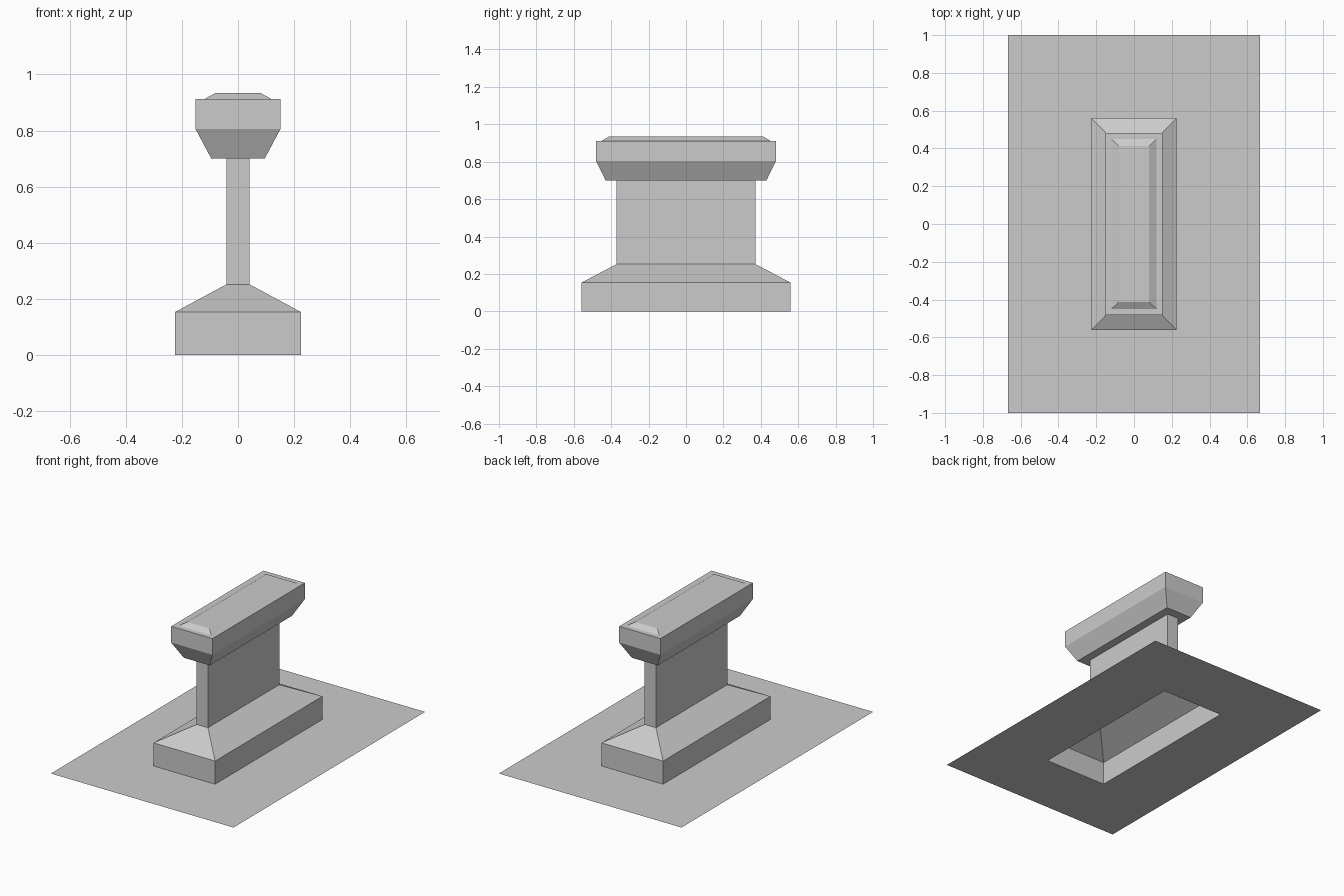
import bpy
import bmesh

cube = bpy.data.objects.get("Cube")
if cube:
    bpy.data.objects.remove(cube, do_unlink=True)

GREY = (0.6, 0.6, 0.6, 1.0)
grey = bpy.data.materials.new("plain_grey")
grey.use_nodes = True
grey.diffuse_color = GREY
grey.node_tree.nodes["Principled BSDF"].inputs["Base Color"].default_value = GREY


def stepped_shell(name, rings, capped=False):
    """Bridge rectangles given as (half width, half depth, height)."""
    bm = bmesh.new()
    loops = [[bm.verts.new((sx * w, sy * d, z))
              for sx, sy in ((-1, -1), (1, -1), (1, 1), (-1, 1))]
             for w, d, z in rings]
    for low, high in zip(loops, loops[1:]):
        for i in range(4):
            j = (i + 1) % 4
            bm.faces.new((low[i], low[j], high[j], high[i]))
    if capped:
        bm.faces.new(loops[-1])
    mesh = bpy.data.meshes.new(name)
    bm.to_mesh(mesh)
    bm.free()
    mesh.materials.append(grey)
    obj = bpy.data.objects.new(name, mesh)
    bpy.context.collection.objects.link(obj)
    return obj


# Cross-sections shared by neighbouring parts
footprint = (0.225, 0.56, 0)
column_foot = (0.041, 0.372, 0.252)
column_head = (0.041, 0.372, 0.7)

# Flat sheet with an opening under the hollow foot
stepped_shell("ground_sheet", [(0.667, 1, 0), footprint])

# Foot with sloping shoulders
stepped_shell("foot", [footprint, (0.225, 0.56, 0.153), column_foot])

# Thin wall between foot and head
stepped_shell("column", [column_foot, column_head])

# Flared head with a shallow raised panel on top
stepped_shell("head", [column_head, (0.095, 0.43, 0.7), (0.151, 0.482, 0.805),
                       (0.151, 0.482, 0.912), (0.12, 0.45, 0.912),
                       (0.08, 0.413, 0.934)], capped=True)
